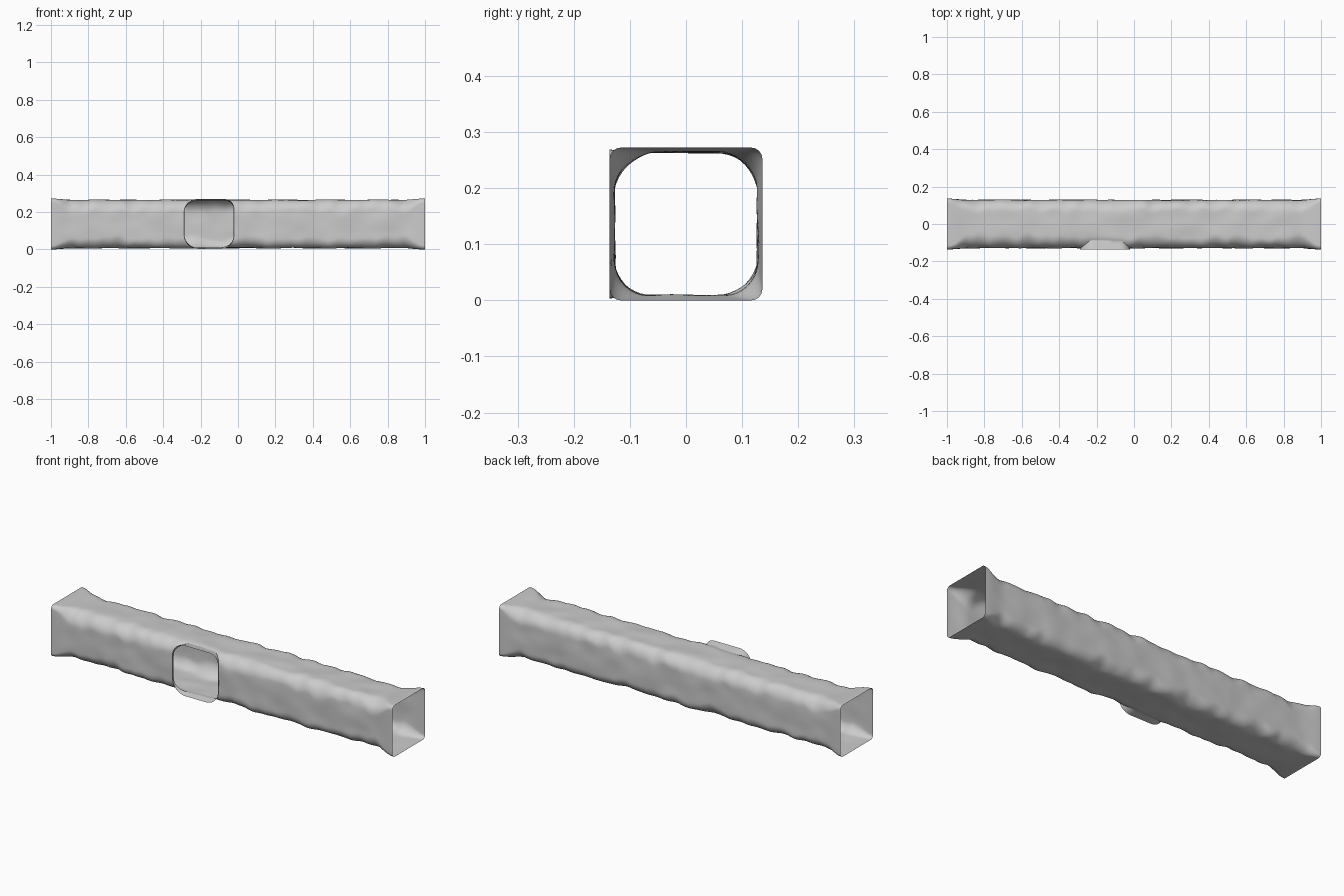
import bpy
import bmesh
import math
from mathutils import Vector, noise

cube = bpy.data.objects.get("Cube")
if cube:
    bpy.data.objects.remove(cube, do_unlink=True)

HALF = 0.136                       # half width and height of the tunnel
MOUTH_X, MOUTH_HALF = -0.155, 0.133

rock = bpy.data.materials.new("pale grey rock")
rock.use_nodes = True
rock.diffuse_color = (0.6, 0.6, 0.6, 1)
rock.node_tree.nodes["Principled BSDF"].inputs["Base Color"].default_value = (0.6, 0.6, 0.6, 1)


def rounded_square(half, radii, arc=10, side=8):
    """Closed outline (u, v), counter-clockwise, one radius per corner."""
    signs = [(1, 1), (-1, 1), (-1, -1), (1, -1)]
    pts = []
    for k, (su, sv) in enumerate(signs):
        r = radii[k]
        cu, cv = su * (half - r), sv * (half - r)
        for i in range(arc + 1):
            a = math.pi / 2 * (k + i / arc)
            pts.append(Vector((cu + r * math.cos(a), cv + r * math.sin(a))))
        # straight run to the start of the next corner
        nu, nv = signs[(k + 1) % 4]
        nr = radii[(k + 1) % 4]
        a = math.pi / 2 * (k + 1)
        end = Vector((nu * (half - nr) + nr * math.cos(a), nv * (half - nr) + nr * math.sin(a)))
        start = pts[-1]
        pts += [start.lerp(end, i / side) for i in range(1, side)]
    return pts


def loft(name, rings):
    """Solid skin through rings of points, capped at both ends."""
    bm = bmesh.new()
    loops = [[bm.verts.new(p) for p in ring] for ring in rings]
    n = len(loops[0])
    for a, b in zip(loops, loops[1:]):
        for i in range(n):
            j = (i + 1) % n
            bm.faces.new((a[i], a[j], b[j], b[i]))
    bm.faces.new(loops[0])
    bm.faces.new(loops[-1])
    bmesh.ops.recalc_face_normals(bm, faces=bm.faces)
    mesh = bpy.data.meshes.new(name)
    bm.to_mesh(mesh)
    bm.free()
    mesh.materials.append(rock)
    obj = bpy.data.objects.new(name, mesh)
    bpy.context.collection.objects.link(obj)
    return obj


# Main tunnel: square at both ends, with irregular eroded corners between
STEPS = 150
LARGEST = [0.085, 0.085, 0.075, 0.075]
tunnel_rings = []
for s in range(STEPS + 1):
    x = -1 + 2 * s / STEPS
    fade = min(1, (1 - abs(x)) / 0.12)
    fade = fade * fade * (3 - 2 * fade)
    radii = []
    for k, big in enumerate(LARGEST):
        wave = noise.noise((x * 6, k * 7.3, 1)) * 0.3 + noise.noise((x * 15, k * 5.1, 4)) * 0.25
        radii.append(0.02 + fade * (big * (0.8 + wave) - 0.02))
    ring = []
    for p in rounded_square(HALF, radii):
        bump = 0.5 + 0.5 * noise.noise((x * 9, p.x * 12, p.y * 12))
        inset = fade * (0.003 + 0.009 * bump) / HALF
        q = p * (1 - inset)
        ring.append((x, q.x, q.y + HALF))
    tunnel_rings.append(ring)
tunnel = loft("tunnel", tunnel_rings)

# Side passage opening through the front wall
mouth_rings = []
for s in range(9):
    t = s / 8
    size = MOUTH_HALF * (1 - 0.15 * t)
    outline = rounded_square(size, [0.05, 0.07, 0.075, 0.07])
    mouth_rings.append([(MOUTH_X + p.x, -HALF + 0.12 * t, HALF + p.y) for p in outline])
mouth = loft("side_passage_helper", mouth_rings)
mouth.hide_render = True

join = tunnel.modifiers.new("join", "BOOLEAN")
join.operation = "UNION"
join.solver = "EXACT"
join.object = mouth
bpy.ops.object.select_all(action="DESELECT")
tunnel.select_set(True)
bpy.context.view_layer.objects.active = tunnel
bpy.ops.object.modifier_apply(modifier=join.name)
bpy.data.objects.remove(mouth, do_unlink=True)

# Open the three ends of the passage
bm = bmesh.new()
bm.from_mesh(tunnel.data)
caps = []
for f in bm.faces:
    end_cap = all(abs(v.co.x) > 0.9995 for v in f.verts)
    mouth_cap = all(v.co.y < -HALF + 0.0003 and abs(v.co.x) < 0.5 for v in f.verts)
    if end_cap or mouth_cap:
        caps.append(f)
bmesh.ops.delete(bm, geom=caps, context="FACES")
bm.to_mesh(tunnel.data)
bm.free()

bpy.ops.object.shade_smooth_by_angle(angle=math.radians(50))
